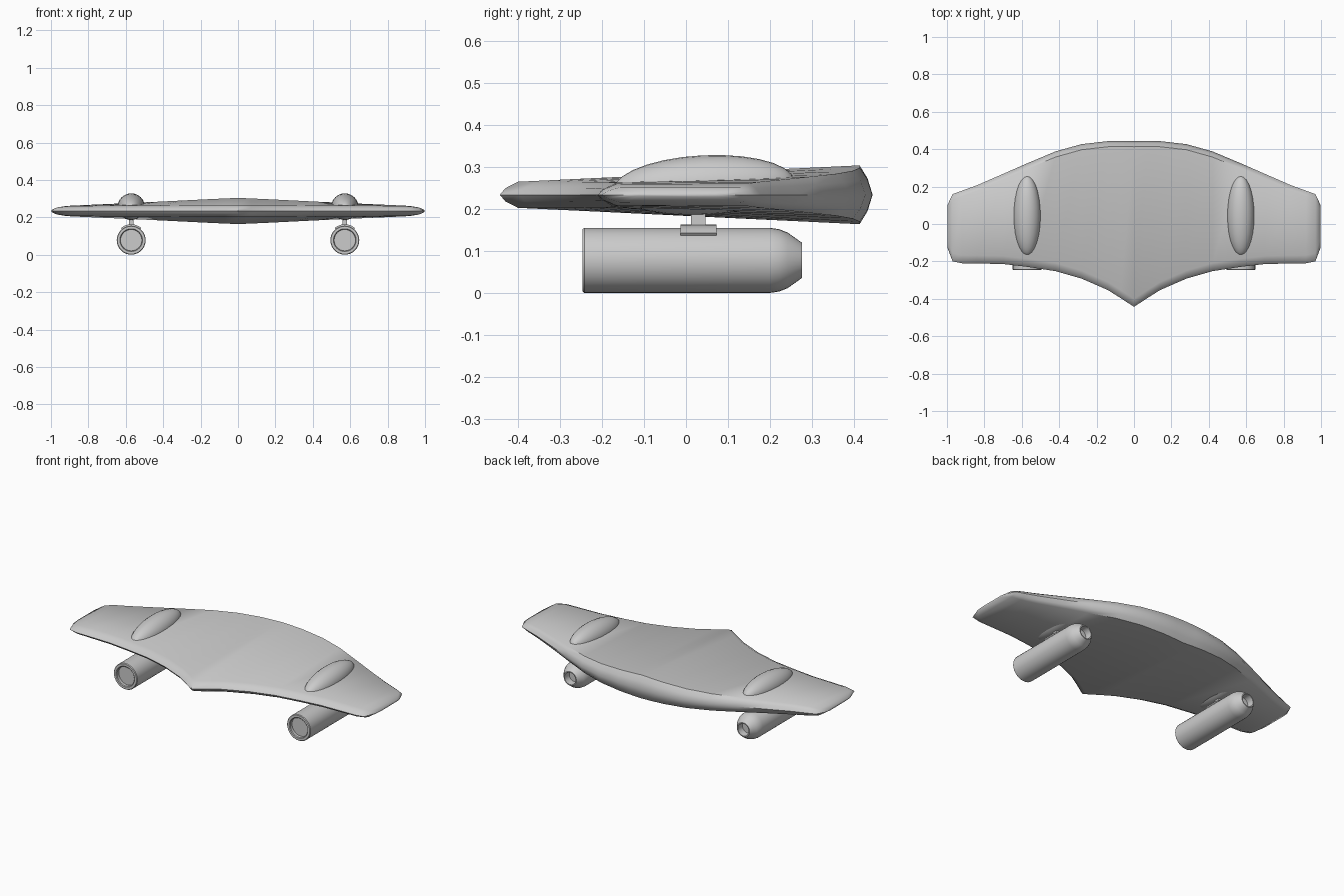
import bpy, bmesh, math

if "Cube" in bpy.data.objects:
    bpy.data.objects.remove(bpy.data.objects["Cube"])

ZC = 0.234          # mid-plane of the wing
EX, EZ = 0.571, 0.078   # engine axis


def finish(name, bm, angle=35):
    bmesh.ops.remove_doubles(bm, verts=bm.verts, dist=1e-5)
    bmesh.ops.recalc_face_normals(bm, faces=bm.faces)
    me = bpy.data.meshes.new(name)
    bm.to_mesh(me)
    bm.free()
    ob = bpy.data.objects.new(name, me)
    bpy.context.collection.objects.link(ob)
    bpy.ops.object.select_all(action='DESELECT')
    ob.select_set(True)
    bpy.context.view_layer.objects.active = ob
    bpy.ops.object.shade_smooth_by_angle(angle=math.radians(angle))
    return ob


def loft(bm, rings, caps=True):
    rows = [[bm.verts.new(p) for p in r] for r in rings]
    n = len(rows[0])
    for a, b in zip(rows, rows[1:]):
        for i in range(n):
            j = (i + 1) % n
            bm.faces.new((a[i], a[j], b[j], b[i]))
    if caps:
        bm.faces.new(rows[0])
        bm.faces.new(rows[-1])


# Wing: x, front y, back y, front half-thickness, back half-thickness
half = [(0, -.443, .443, .031, .070), (.07, -.397, .444, .031, .067),
        (.14, -.353, .443, .031, .064), (.28, -.292, .427, .031, .057),
        (.42, -.252, .388, .030, .050), (.57, -.229, .325, .030, .043),
        (.70, -.214, .268, .029, .037), (.84, -.211, .207, .027, .031),
        (.92, -.210, .178, .025, .027), (.97, -.200, .160, .018, .018),
        (.998, -.125, .100, .005, .005)]
stations = [(-s[0],) + s[1:] for s in reversed(half[1:])] + half


def section(x, f, b, hf, hb):
    top = [(f, 0), (f + .013, .5 * hf), (f + .043, hf),
           (b - .030, hb), (b - .012, .58 * hb), (b, 0)]
    pts = top + [(y, -h) for y, h in reversed(top[1:-1])]
    return [(x, y, ZC + h) for y, h in pts]


bm = bmesh.new()
loft(bm, [section(*s) for s in stations])
finish("wing", bm, 50)

# Engine profile (radius, y), from front intake round to the rear nozzle
profile = [(.0, -.225), (.057, -.225), (.057, -.242), (.061, -.246),
           (.074, -.246), (.0775, -.242), (.0775, .200), (.074, .222),
           (.066, .242), (.042, .276), (.036, .276), (.034, .235), (.0, .235)]


def engine(name, cx):
    bm = bmesh.new()
    n = 32
    rings = []
    for r, y in profile[1:-1]:
        rings.append([(cx + r * math.sin(2 * math.pi * i / n), y,
                       EZ + r * math.cos(2 * math.pi * i / n)) for i in range(n)])
    loft(bm, rings)
    finish(name, bm)


def saddle(name, cx):
    # curved clamp hugging the top of the engine
    angs = [math.radians(-40 + 10 * i) for i in range(9)]
    pts = [(.085, a) for a in angs] + [(.074, a) for a in reversed(angs)]
    bm = bmesh.new()
    loft(bm, [[(cx + r * math.sin(a), y, EZ + r * math.cos(a)) for r, a in pts]
              for y in (-.013, .072)])
    finish(name, bm)


def pylon(name, cx):
    bm = bmesh.new()
    loft(bm, [[(cx + sx * .013, .029 + sy * .017, z) for sx, sy in
               ((-1, -1), (1, -1), (1, 1), (-1, 1))] for z in (.155, .225)])
    finish(name, bm)


def blister(name, cx):
    bpy.ops.mesh.primitive_uv_sphere_add(segments=24, ring_count=14, location=(cx, .043, .257),
                                         rotation=(math.radians(90) + .05, 0, 0))
    ob = bpy.context.object
    ob.name = name
    ob.scale = (.073, .071, .214)
    bpy.ops.object.shade_smooth()


for side, s in (("left", -1), ("right", 1)):
    engine("engine_" + side, s * EX)
    saddle("engine_clamp_" + side, s * EX)
    pylon("pylon_" + side, s * EX)
    blister("blister_" + side, s * EX)
